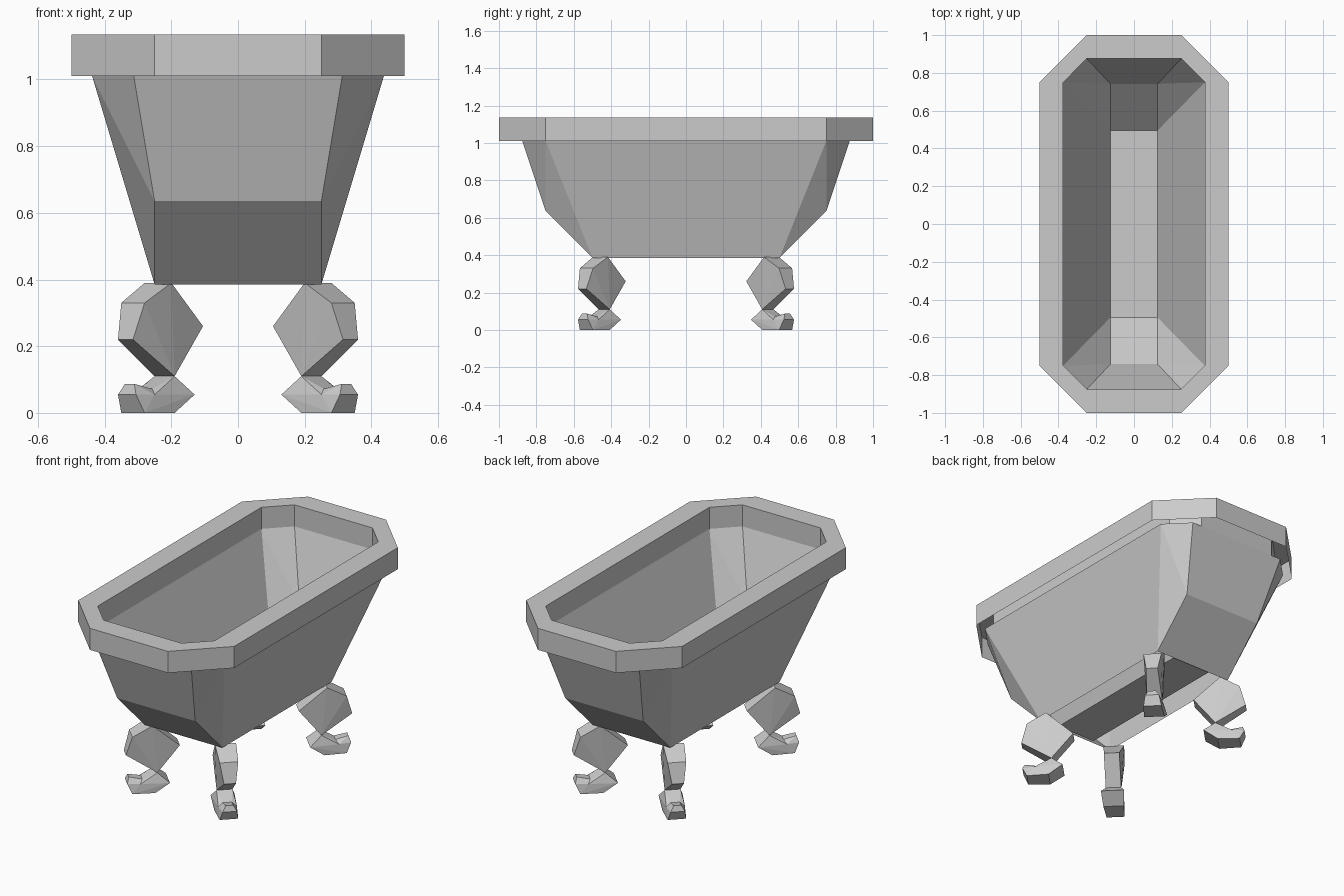
import bpy, bmesh

old = bpy.data.objects.get("Cube")
if old:
    bpy.data.objects.remove(old, do_unlink=True)

GREY = (0.6, 0.6, 0.6, 1)
mat = bpy.data.materials.new("plain_grey")
mat.use_nodes = True
mat.diffuse_color = GREY
mat.node_tree.nodes["Principled BSDF"].inputs["Base Color"].default_value = GREY

QUADRANTS = [(1, 1), (-1, 1), (-1, -1), (1, -1)]


def finish(name, bm, inward=False):
    bmesh.ops.remove_doubles(bm, verts=bm.verts, dist=0.0001)
    bmesh.ops.recalc_face_normals(bm, faces=bm.faces)
    if inward:
        bmesh.ops.reverse_faces(bm, faces=bm.faces)
    mesh = bpy.data.meshes.new(name)
    bm.to_mesh(mesh)
    bm.free()
    mesh.materials.append(mat)
    obj = bpy.data.objects.new(name, mesh)
    bpy.context.collection.objects.link(obj)
    return obj


def add_face(bm, points):
    bm.faces.new([bm.verts.new(p) for p in points])


def flip(p, sx, sy):
    return (p[0] * sx, p[1] * sy, p[2])


def tub_shell(name, top_end, top_side, knee, base, floor=False, inward=False):
    """Boat-shaped shell from four points of one corner, mirrored to all corners."""
    bm = bmesh.new()
    for sx, sy in QUADRANTS:
        a, b, d, c = [flip(p, sx, sy) for p in (top_end, top_side, knee, base)]
        add_face(bm, (a, b, d))
        add_face(bm, (b, c, d))
    for s in (1, -1):
        # long side panel, then upper and lower end panels
        add_face(bm, [flip(p, s, t) for p, t in
                      ((top_side, 1), (top_side, -1), (base, -1), (base, 1))])
        for hi, lo in ((top_end, knee), (knee, base)):
            add_face(bm, [flip(p, t, s) for p, t in
                          ((hi, 1), (hi, -1), (lo, -1), (lo, 1))])
    if floor:
        add_face(bm, [flip(base, *q) for q in QUADRANTS])
    return finish(name, bm, inward)


def octagon(x, y, cut, z):
    ring = []
    for sx, sy in QUADRANTS:
        pair = [(sx * x, sy * (y - cut), z), (sx * (x - cut), sy * y, z)]
        ring += pair if sx * sy > 0 else pair[::-1]
    return ring


# Tub: outer skin open underneath, and the basin inside it
RIM_LOW, RIM_TOP = 1.01, 1.135
tub_shell("tub_outer", (0.3125, 0.875, RIM_LOW), (0.4375, 0.75, RIM_LOW),
          (0.25, 0.75, 0.635), (0.25, 0.5, 0.385))
tub_shell("tub_basin", (0.25, 0.875, RIM_LOW), (0.375, 0.75, RIM_LOW),
          (0.125, 0.742, 0.64), (0.125, 0.495, 0.395), floor=True, inward=True)

# Rim: outer wall, flat top, inner wall
rings = [octagon(0.5, 1, 0.25, RIM_LOW), octagon(0.5, 1, 0.25, RIM_TOP),
         octagon(0.375, 0.875, 0.125, RIM_TOP), octagon(0.375, 0.875, 0.125, RIM_LOW)]
bm = bmesh.new()
for r, s in zip(rings, rings[1:]):
    for i in range(8):
        j = (i + 1) % 8
        add_face(bm, (r[i], r[j], s[j], s[i]))
finish("rim", bm)

# Leg parts: (distance along the diagonal, height, half width)
ANKLE = (0.22, 0.11, 0.03)
KNEE = [(0.24, 0.39, 0.04), (0.315, 0.33, 0.035), (0.3375, 0.22, 0.0225),
        ANKLE, (0.135, 0.26, 0.03)]
MIDDLE = (0.285, 0.055, 0.035)
SOLE = (0.315, 0, 0.035)
INSTEP = (0.275, 0.072, 0.018)
FOOT = [ANKLE, (0.175, 0.055, 0.045), (0.23, 0, 0.04), MIDDLE, SOLE, INSTEP]
TOE = [MIDDLE, SOLE, INSTEP, (0.333, 0.055, 0.027), (0.325, 0.087, 0.014)]


def faceted(name, profile, sx, sy):
    """Faceted solid wrapped around a profile standing on the corner diagonal."""
    bm = bmesh.new()
    for u, z, w in profile:
        for side in (w, -w):
            bm.verts.new(flip((u + side, 0.2175 + u - side, z), sx, sy))
    bmesh.ops.convex_hull(bm, input=bm.verts)
    return finish(name, bm)


for sx, sy in QUADRANTS:
    place = ("front" if sy < 0 else "back") + ("_left" if sx > 0 else "_right")
    for part, profile in (("leg", KNEE), ("foot", FOOT), ("toe", TOE)):
        faceted(place + "_" + part, profile, sx, sy)
